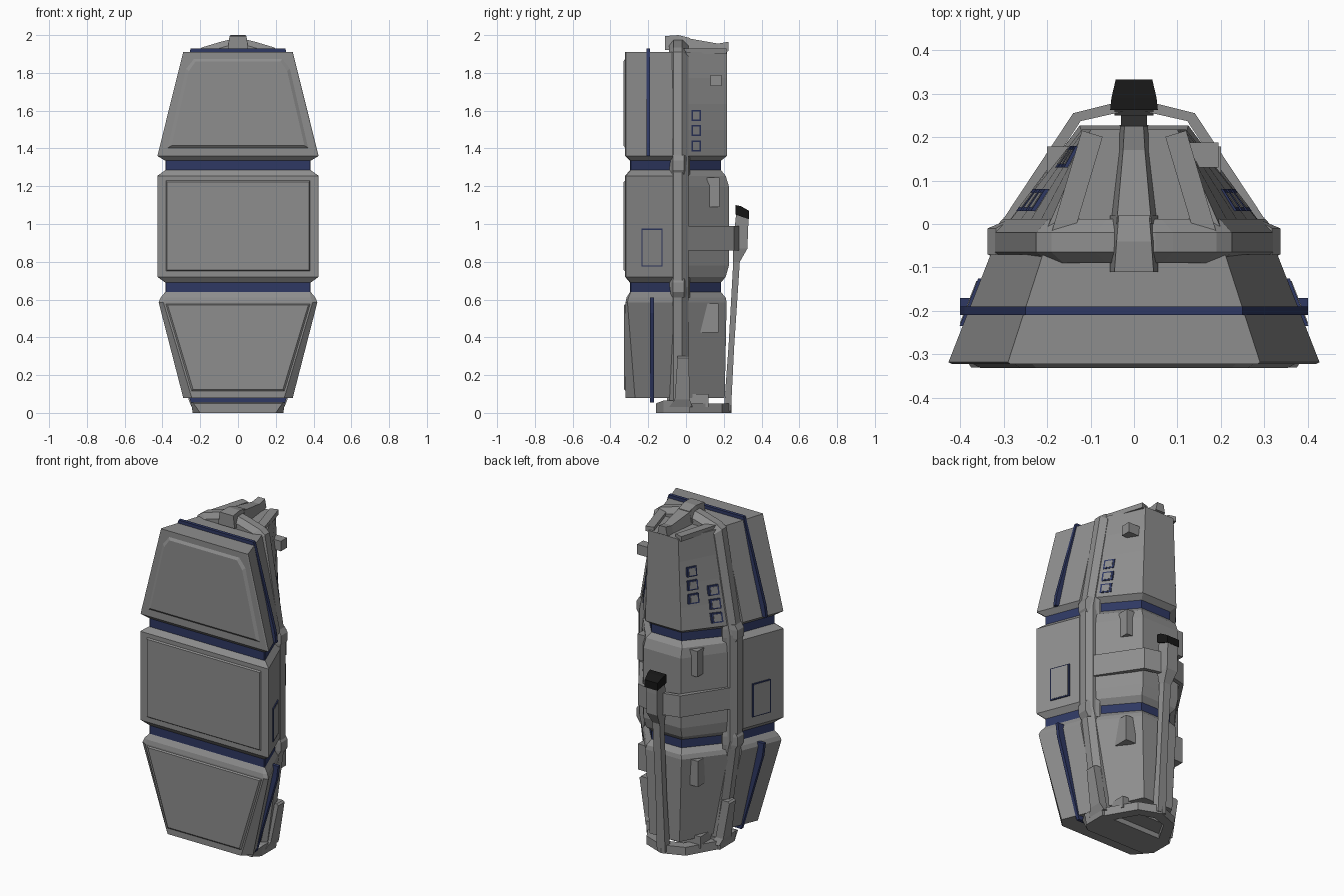
import bpy, bmesh
from mathutils import Vector

if "Cube" in bpy.data.objects:
    bpy.data.objects.remove(bpy.data.objects["Cube"])


def material(name, col):
    m = bpy.data.materials.new(name)
    m.diffuse_color = (*col, 1)
    m.use_nodes = True
    m.node_tree.nodes["Principled BSDF"].inputs["Base Color"].default_value = m.diffuse_color
    return m


GREY = material("hull grey", (0.27, 0.27, 0.27))
BLUE = material("navy blue", (0.028, 0.04, 0.125))
BLACK = material("black", (0.008, 0.008, 0.008))


def loft(name, rings, mats=(GREY,), rule=None):
    """Skin a list of equal-length point rings and cap both ends."""
    bm = bmesh.new()
    vs = [[bm.verts.new(p) for p in r] for r in rings]
    n = len(rings[0])
    for a, b in zip(vs, vs[1:]):
        for i in range(n):
            bm.faces.new((a[i], a[(i + 1) % n], b[(i + 1) % n], b[i]))
    bm.faces.new(vs[0])
    bm.faces.new(vs[-1])
    bmesh.ops.recalc_face_normals(bm, faces=bm.faces)
    if rule:
        for f in bm.faces:
            f.material_index = rule(f)
    me = bpy.data.meshes.new(name)
    bm.to_mesh(me)
    bm.free()
    for m in mats:
        me.materials.append(m)
    ob = bpy.data.objects.new(name, me)
    bpy.context.collection.objects.link(ob)
    return ob


def both(half):
    """Mirror a half outline of (x, z) to a closed outline."""
    return half + [(-x, z) for x, z in reversed(half)]


def slab(name, layers, mat=GREY):
    """layers: (y, half outline in x,z)."""
    return loft(name, [[(x, y, z) for x, z in both(h)] for y, h in layers], (mat,))


def box(name, x0, x1, y0, y1, z0, z1, mat=GREY, taper=0.0):
    r = lambda z, t: [(x0, y0 + t, z), (x1, y0 + t, z), (x1, y1, z), (x0, y1, z)]
    return loft(name, [r(z0, 0), r(z1, taper)], (mat,))


def strap(name, pts, thick, height):
    """Flat strap along (x, y, z) points, thickened inwards, on both sides."""
    for side, s in (("right", 1), ("left", -1)):
        rings = []
        for i, p in enumerate(pts):
            d = Vector(pts[min(i + 1, len(pts) - 1)]) - Vector(pts[max(i - 1, 0)])
            n = Vector((-d.y, d.x, 0)).normalized() * thick
            x, y, z = p
            rings.append([(s * (x + a * n.x), y + a * n.y, z + h)
                          for a, h in ((0, 0), (1, 0), (1, height), (0, height))])
        loft(f"{name}_{side}", rings)


def groove(f):
    z = f.calc_center_median().z
    return int((0.64 < z < 0.69 or 1.285 < z < 1.335) and abs(f.normal.z) < 0.5)


# Front hull: z, front half width, chamfer half width, front y, chamfer y, rear half width
FRONT = [(0.08, .245, .29, -.32, -.27, .21), (0.585, .395, .42, -.32, -.31, .322),
         (0.61, .385, .41, -.315, -.305, .315), (0.64, .38, .385, -.297, -.292, .30),
         (0.69, .38, .385, -.297, -.292, .30), (0.72, .42, .427, -.322, -.318, .33),
         (1.255, .42, .427, -.322, -.318, .33), (1.285, .38, .385, -.297, -.292, .30),
         (1.335, .38, .385, -.297, -.292, .30), (1.36, .42, .427, -.322, -.318, .33),
         (1.91, .285, .29, -.322, -.318, .21)]
loft("front_hull", [[(-wi, yf, z), (wi, yf, z), (wo, yc, z), (wb, -.07, z), (-wb, -.07, z), (-wo, yc, z)]
                    for z, wi, wo, yf, yc, wb in FRONT], (GREY, BLUE), groove)

# Rear hull: z, half width at the rib, half width at the back, back y
REAR = [(0.08, .20, .10, .205), (0.585, .30, .12, .215), (0.61, .29, .115, .21),
        (0.64, .265, .10, .185), (0.69, .265, .10, .185), (0.72, .295, .12, .21),
        (0.78, .30, .125, .227), (1.2, .30, .125, .227), (1.255, .295, .12, .21),
        (1.285, .265, .10, .185), (1.335, .265, .10, .185)]
REAR += [(1.36 + .55 * t, .30 - .10 * t, .12 - .02 * t, .217) for t in (0, .25, .5, .75, 1)]
loft("rear_hull", [[(-wb, -.01, z), (wb, -.01, z), (wt, y, z), (-wt, y, z)]
                   for z, wb, wt, y in REAR], (GREY, BLUE), groove)

# Raised front panels
slab("middle_front_panel", [(-.315, [(.385, .745), (.385, 1.235)]), (-.33, [(.375, .757), (.375, 1.223)])])
slab("lower_front_panel", [(-.315, [(.25, .11), (.388, .58)]), (-.328, [(.238, .125), (.372, .57)])])
slab("upper_front_panel", [(-.315, [(.385, 1.395), (.285, 1.83), (.24, 1.885)]),
                           (-.332, [(.352, 1.415), (.26, 1.81), (.225, 1.86)])])

# Blue trim plates slicing through the upper and lower hull
slab("upper_trim", [(y, [(.40, 1.36), (.39, 1.43), (.25, 1.93)]) for y in (-.21, -.19)], BLUE)
slab("lower_trim", [(y, [(.25, .055), (.39, .53), (.40, .61)]) for y in (-.19, -.17)], BLUE)

# Central hoop rib
RIB = [(.20, 0), (.24, .05), (.318, .61), (.33, .66), (.33, 1.31), (.318, 1.37),
       (.225, 1.91), (.19, 1.935), (.09, 1.965), (.05, 1.975)]
inset = [(x - .028, 1 + (z - 1) * .975) for x, z in RIB]
slab("hoop_rib", [(-.09, inset), (-.065, RIB), (-.02, RIB), (.012, inset)])

# Rib collars at the grooves, and foot plates
for side, s in (("right", 1), ("left", -1)):
    for lev, zc in (("lower", .665), ("upper", 1.31)):
        loft(f"{lev}_collar_{side}", [[(s * .26, -.10, zc + dz), (s * x, -.07, zc + dz),
                                       (s * x, -.01, zc + dz), (s * .26, .022, zc + dz)]
                                      for dz, x in ((-.055, .318), (-.025, .337), (.025, .337), (.055, .318))])
    loft(f"foot_plate_{side}", [[(s * (x - .05), y0, z), (s * x, y0, z), (s * x, y1, z), (s * (x - .05), y1, z)]
                                for z, x, y0, y1 in ((.03, .245, -.09, .035), (.07, .262, -.06, .02),
                                                     (.29, .30, -.045, .015), (.30, .29, -.045, .015))])

# Top hub and struts running to the back
slab("top_hub", [(-.11, [(.055, 1.92), (.045, 1.995)]), (-.04, [(.055, 1.92), (.04, 2.0)]),
                 (.02, [(.055, 1.92), (.035, 1.985)])])
slab("top_strut", [(0, [(.055, 1.90), (.04, 1.985)]), (.17, [(.035, 1.90), (.025, 1.955)]),
                   (.225, [(.032, 1.915), (.022, 1.965)])])
strap("top_fork", [(.19, -.02, 1.90), (.12, .215, 1.90)], .05, .03)

# Base plate and base struts
slab("base_plate", [(-.16, [(.20, 0), (.235, .05)]), (-.12, [(.24, 0), (.25, .065)]),
                    (.02, [(.24, 0), (.25, .065)])])
strap("base_arm", [(.24, .0, 0), (.13, .19, 0), (.0, .24, 0)], .06, .05)
box("base_core", -.18, .18, -.10, .12, .03, .10)

# Wrap-around back arms and the vertical strut
strap("back_arm", [(.315, -.01, .86), (.14, .255, .86), (.0, .29, .86)], .025, .13)
loft("back_strut", [[(-w, y0, z), (w, y0, z), (w * .8, y1, z), (-w * .8, y1, z)]
                    for z, w, y0, y1 in ((.01, .035, .20, .238), (.35, .03, .225, .255), (.80, .03, .25, .285),
                                         (.87, .045, .25, .325), (1.0, .045, .26, .33), (1.05, .045, .265, .33))])
loft("strut_cap", [[(s * w, y, z) for y, z, w in ((.262, 1.05, .055), (.262, 1.10, .055), (.29, 1.095, .052),
                                                  (.333, 1.07, .042), (.333, 1.025, .042))] for s in (-1, 1)], (BLACK,))


# Thin plates that follow the slanted hull sides
def rear_x(y, z):
    t = (z - 1.36) / .55
    return .30 - .10 * t + (-.18 + .08 * t) * (y + .01) / .227


def front_x(y, z):
    return .427 - .097 * (y + .318) / .248


def plate(name, s, surf, y0, y1, z0, z1, off, mat):
    c = [(y0, z0), (y1, z0), (y1, z1), (y0, z1)]
    loft(name, [[(s * (surf(y, z) + o), y, z) for y, z in c] for o in (-.01, off)], (mat,))


def framed(name, s, surf, y0, y1, z0, z1, b=.008):
    plate(name + "_frame", s, surf, y0, y1, z0, z1, .007, BLUE)
    plate(name + "_pane", s, surf, y0 + b, y1 - b, z0 + b, z1 - b, .009, GREY)


for side, s in (("right", 1), ("left", -1)):
    framed(f"side_hatch_{side}", s, front_x, -.235, -.125, .775, .975, .006)
    for i in range(3):
        z = 1.385 + .08 * i
        framed(f"window_{side}_{i}", s, rear_x, .03, .08, z, z + .058)
        if s < 0:
            framed(f"back_window_{side}_{i}", s, rear_x, .13, .18, z + .13, z + .188)
    # Equipment boxes on the rear flanks
    x = sorted((s * .10, s * .20))
    box(f"middle_box_{side}", *x, .09, .178, 1.09, 1.245)
    box(f"lower_box_{side}", *x, .055, .172, .425, .58, taper=.025)
box("upper_box", .09, .195, .13, .188, 1.73, 1.79)
